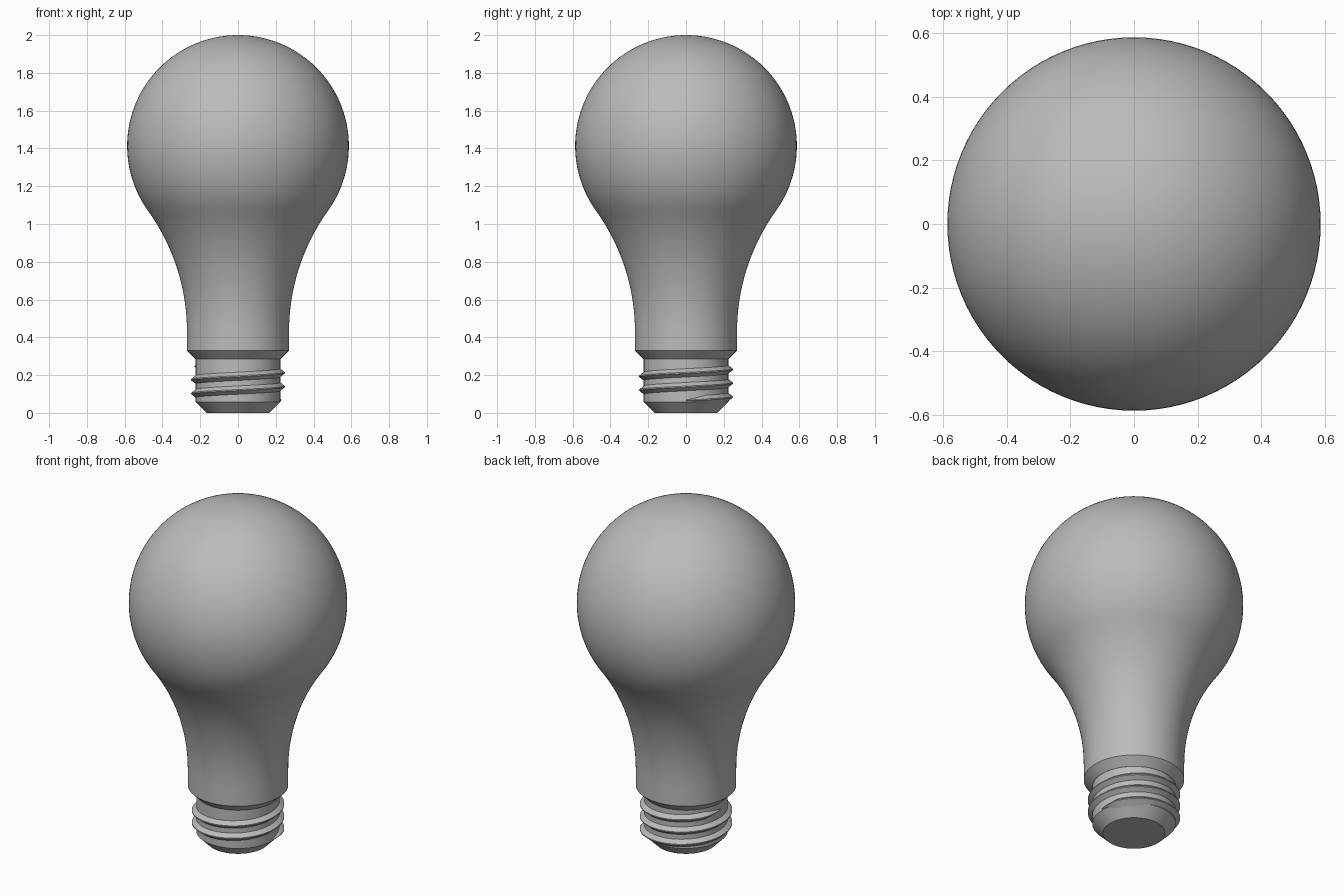
import bpy, bmesh
from math import sin, cos, pi, radians, sqrt, atan2

cube = bpy.data.objects.get("Cube")
if cube:
    bpy.data.objects.remove(cube, do_unlink=True)

grey = bpy.data.materials.new("plain_grey")
grey.use_nodes = True
grey.diffuse_color = (0.5, 0.5, 0.5, 1)
grey.node_tree.nodes["Principled BSDF"].inputs["Base Color"].default_value = (0.5, 0.5, 0.5, 1)


def finish(name, bm):
    bmesh.ops.recalc_face_normals(bm, faces=bm.faces)
    mesh = bpy.data.meshes.new(name)
    bm.to_mesh(mesh)
    bm.free()
    obj = bpy.data.objects.new(name, mesh)
    bpy.context.collection.objects.link(obj)
    mesh.materials.append(grey)
    bpy.ops.object.select_all(action='DESELECT')
    obj.select_set(True)
    bpy.context.view_layer.objects.active = obj
    bpy.ops.object.shade_smooth_by_angle(angle=radians(28))
    return obj


def lathe(name, profile, steps=96):
    bm = bmesh.new()
    verts = [bm.verts.new((r, 0, z)) for r, z in profile]
    edges = [bm.edges.new(pair) for pair in zip(verts, verts[1:])]
    bmesh.ops.spin(bm, geom=verts + edges, cent=(0, 0, 0), axis=(0, 0, 1),
                   angle=2 * pi, steps=steps)
    bmesh.ops.remove_doubles(bm, verts=bm.verts, dist=1e-4)
    return finish(name, bm)


# Glass: round globe blending through a tangent concave arc into the neck
globe_r, neck_r, sweep_r = 0.587, 0.27, 1.1
globe_z = 2 - globe_r
sweep_x = neck_r + sweep_r
drop = sqrt((globe_r + sweep_r) ** 2 - sweep_x ** 2)
sweep_z = globe_z - drop
tangent = atan2(drop, sweep_x)
profile = [(0, 0.285), (0.225, 0.285), (neck_r, 0.33)]
for i in range(17):
    a = tangent * i / 16
    profile.append((sweep_x - sweep_r * cos(a), sweep_z + sweep_r * sin(a)))
for i in range(1, 41):
    a = -tangent + (pi / 2 + tangent) * i / 40
    profile.append((globe_r * cos(a) if i < 40 else 0, globe_z + globe_r * sin(a)))
lathe("glass_bulb", profile)

# Screw cap: straight barrel with a chamfered flat foot
barrel_r = 0.224
lathe("screw_cap", [(0, 0), (0.167, 0), (barrel_r, 0.058), (barrel_r, 0.29), (0, 0.29)])

# Thread: triangular ridge climbing two and a half turns, fading at both ends
turns, per_turn, pitch, start_z = 2.5, 64, 0.073, 0.066
count = int(turns * per_turn)
bm = bmesh.new()
previous = None
for i in range(count + 1):
    a = 2 * pi * i / per_turn
    z = start_z + pitch * i / per_turn
    fade = min(1, (min(i, count - i) + 1) / 6)
    section = [(barrel_r - 0.01, -0.03), (barrel_r + 0.024 * fade, -0.003),
               (barrel_r + 0.024 * fade, 0.003), (barrel_r - 0.01, 0.03)]
    ring = [bm.verts.new((r * cos(a), r * sin(a), z + h * fade)) for r, h in section]
    if previous:
        for j in range(4):
            k = (j + 1) % 4
            bm.faces.new((previous[j], previous[k], ring[k], ring[j]))
    else:
        bm.faces.new(ring)
    previous = ring
bm.faces.new(previous)
finish("screw_thread", bm)
